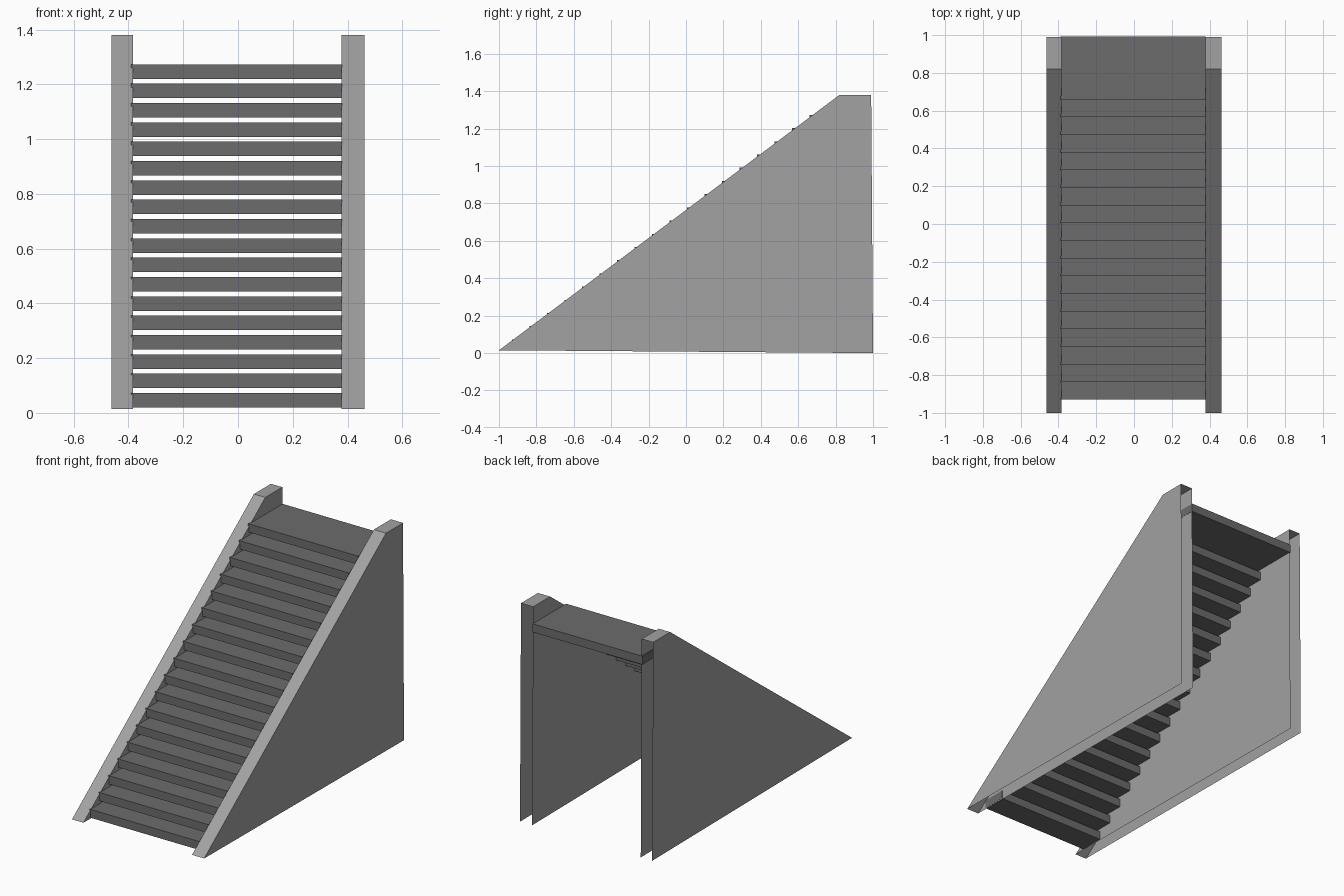
import bpy
import bmesh

cube = bpy.data.objects.get("Cube")
if cube:
    bpy.data.objects.remove(cube, do_unlink=True)


def make_material(name, grey):
    mat = bpy.data.materials.new(name)
    mat.use_nodes = True
    colour = (grey, grey, grey, 1)
    mat.diffuse_color = colour
    mat.node_tree.nodes["Principled BSDF"].inputs["Base Color"].default_value = colour
    return mat


def finish(bm, name, mat):
    bmesh.ops.recalc_face_normals(bm, faces=bm.faces)
    mesh = bpy.data.meshes.new(name)
    bm.to_mesh(mesh)
    bm.free()
    mesh.materials.append(mat)
    obj = bpy.data.objects.new(name, mesh)
    bpy.context.collection.objects.link(obj)


light_grey = make_material("light grey", 0.36)
dark_grey = make_material("dark grey", 0.15)

# Side profile (y, z): back foot, front tip, top of slope, back top
PROFILE = [(1.0, 0.0), (-1.0, 0.015), (0.82, 1.38), (0.99, 1.38)]


def side_wall(name, x_a, x_b):
    """Hollow wall: two sheets joined along slope and top, open below and behind."""
    bm = bmesh.new()
    a = [bm.verts.new((x_a, y, z)) for y, z in PROFILE]
    b = [bm.verts.new((x_b, y, z)) for y, z in PROFILE]
    bm.faces.new(a)
    bm.faces.new(b[::-1])
    for i in (1, 2):
        bm.faces.new((a[i], b[i], b[i + 1], a[i + 1]))
    finish(bm, name, light_grey)


side_wall("left_wall", 0.378, 0.463)
side_wall("right_wall", -0.463, -0.383)


def slab(name, y0, y1, z0):
    """Solid board spanning between the two walls."""
    bm = bmesh.new()
    bmesh.ops.create_cube(bm, size=1)
    size = (0.769, y1 - y0, 0.053)
    centre = (-0.0055, (y0 + y1) / 2, z0 + size[2] / 2)
    bmesh.ops.scale(bm, vec=size, verts=bm.verts)
    bmesh.ops.translate(bm, vec=centre, verts=bm.verts)
    finish(bm, name, dark_grey)


# Overlapping treads, with the last one deepened into the landing
STEPS = 18
for i in range(STEPS):
    front = -0.93 + i * 0.0935
    bottom = 0.02 + i * 0.0706
    if i == STEPS - 1:
        slab("landing", front, 0.993, bottom)
    else:
        slab(f"tread_{i + 1}", front, front + 0.155, bottom)
